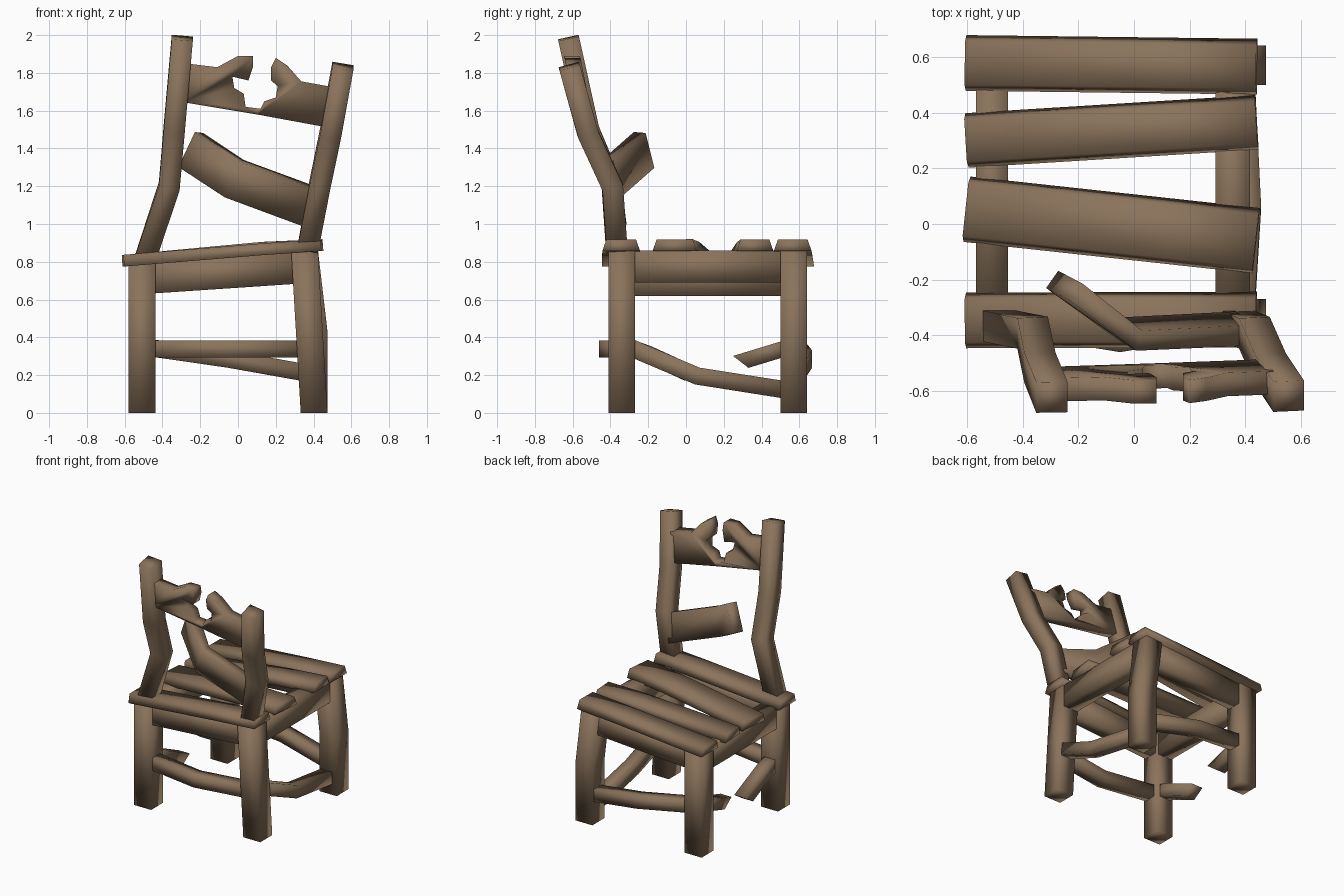
import bpy
from mathutils import Vector

if "Cube" in bpy.data.objects:
    bpy.data.objects.remove(bpy.data.objects["Cube"])

wood = bpy.data.materials.new("weathered brown wood")
wood.diffuse_color = (0.255, 0.172, 0.105, 1)
wood.use_nodes = True
wood.node_tree.nodes["Principled BSDF"].inputs["Base Color"].default_value = wood.diffuse_color


def make(name, verts, faces):
    me = bpy.data.meshes.new(name)
    me.from_pydata([tuple(v) for v in verts], [], faces)
    me.materials.append(wood)
    me.shade_smooth()
    ob = bpy.data.objects.new(name, me)
    bpy.context.collection.objects.link(ob)
    return ob


def beam(name, pts, w, h, side, up, perp=True, taper=0.0, cut=0.0):
    """Four-sided bar swept along pts; w, h = half sizes along side and up.
    taper narrows the +up face, cut slants the last end."""
    pts = [Vector(p) for p in pts]
    side, up = Vector(side), Vector(up)
    verts, n = [], len(pts)
    for i, p in enumerate(pts):
        t = (pts[min(i + 1, n - 1)] - pts[max(i - 1, 0)]).normalized()
        u, v = side.normalized(), up.normalized()
        if perp:
            u = (u - t * u.dot(t)).normalized()
            v2 = t.cross(u)
            v = v2 if v2.dot(v) > 0 else -v2
        for a, b in ((-1, -1), (1, -1), (1, 1), (-1, 1)):
            q = p + u * a * (w - (taper if b > 0 else 0)) + v * b * h
            if i == n - 1:
                q += t * cut * b
            verts.append(q)
    faces = [(0, 1, 2, 3), tuple(4 * n - 1 - k for k in range(4))]
    for i in range(n - 1):
        for k in range(4):
            a, b = 4 * i + k, 4 * i + (k + 1) % 4
            faces.append((a, a + 4, b + 4, b))
    ob = make(name, verts, faces)
    # consistent outward normals
    import bmesh
    bm = bmesh.new()
    bm.from_mesh(ob.data)
    bmesh.ops.recalc_face_normals(bm, faces=bm.faces)
    bm.to_mesh(ob.data)
    bm.free()
    return ob


X, Y, Z = (1, 0, 0), (0, 1, 0), (0, 0, 1)

# legs: left pair straight, right pair leaning in, one of them kinked
L = 0.071
for tag, y in (("front", -0.34), ("back", 0.57)):
    beam(tag + "_left_leg", [(-0.508, y, 0), (-0.508, y, 0.79)], L, L, X, Y, perp=False)
beam("front_right_leg", [(0.403, -0.34, 0), (0.352, -0.34, 0.865)], L, L, X, Y, perp=False)
beam("back_right_leg", [(0.403, 0.57, 0), (0.403, 0.57, 0.43), (0.352, 0.57, 0.865)],
     L, L, X, Y, perp=False)

# rails under the seat
for tag, y in (("front", -0.34), ("back", 0.57)):
    beam(tag + "_seat_rail", [(-0.5, y, 0.715), (0.35, y, 0.772)], 0.055, 0.086, Y, Z, perp=False)
beam("left_seat_rail", [(-0.51, -0.34, 0.705), (-0.51, 0.57, 0.705)], 0.058, 0.085, X, Z)
beam("right_seat_rail", [(0.355, -0.34, 0.775), (0.355, 0.57, 0.775)], 0.062, 0.085, X, Z)

# seat slats: (left y, right y, left half width, right half width, middle lift)
slats = [((-0.605, 0.578), (0.44, 0.565), 0.1, 0.0),
         ((-0.602, 0.300), (0.440, 0.365), 0.098, 0.006),
         ((-0.602, 0.053), (0.438, -0.060), 0.118, 0.008),
         ((-0.605, -0.346), (0.44, -0.343), 0.1, 0.0)]
for i, (a, b, w, lift) in enumerate(slats):
    mid = (a[0] * 0.3 + b[0] * 0.7, a[1] * 0.3 + b[1] * 0.7, 0.866 + lift)
    beam("seat_slat_%d" % (i + 1), [(a[0], a[1], 0.806), mid, (b[0], b[1], 0.888)],
         w, 0.031, Y, Z, taper=0.022)

# stretchers between the legs
S = 0.046
beam("front_stretcher", [(-0.5, -0.34, 0.338), (-0.05, -0.414, 0.338), (0.4, -0.34, 0.338)],
     S, S, Y, Z)
beam("back_stretcher", [(-0.5, 0.57, 0.35), (-0.05, 0.622, 0.285), (0.4, 0.57, 0.205)],
     S, S, Y, Z)
beam("right_stretcher", [(0.385, -0.34, 0.365), (0.41, 0.06, 0.195), (0.385, 0.57, 0.115)],
     S, S, X, Z)
beam("broken_left_stretcher_front", [(-0.508, -0.34, 0.36), (-0.508, -0.2, 0.31),
     (-0.508, 0.04, 0.2)], S, S, X, Z, cut=0.03)
beam("broken_left_stretcher_back", [(-0.508, 0.57, 0.355), (-0.508, 0.29, 0.27)],
     S, 0.042, X, Z, cut=0.03)

# bent backrest posts
P = 0.056
beam("left_back_post", [(-0.49, -0.365, 0.82), (-0.364, -0.39, 1.2), (-0.338, -0.515, 1.5),
     (-0.295, -0.622, 1.985)], P, P, X, Y)
beam("right_back_post", [(0.368, -0.365, 0.86), (0.432, -0.39, 1.2), (0.49, -0.52, 1.48),
     (0.555, -0.618, 1.835)], P, P, X, Y)

# broken middle back board, hanging from the right post
beam("broken_middle_board", [(0.4, -0.375, 1.085), (-0.02, -0.395, 1.24), (-0.25, -0.222, 1.392)],
     0.038, 0.105, (0, 1, 0.25), Z)

# top back board with a jagged break in its upper edge
outline = [(-0.29, 1.645), (0.1, 1.58), (0.48, 1.51), (0.5, 1.725), (0.335, 1.755), (0.26, 1.84),
           (0.2, 1.88), (0.175, 1.83), (0.175, 1.76), (0.21, 1.73), (0.2, 1.67), (0.14, 1.65),
           (0.12, 1.61), (0.04, 1.62), (0.03, 1.69), (-0.02, 1.72), (-0.03, 1.78),
           (0.055, 1.76), (0.08, 1.835), (0.08, 1.89), (0.0, 1.89), (-0.11, 1.83), (-0.29, 1.852)]
n = len(outline)
verts = [(x, -0.545 - 0.2 * (z - 1.6) + d, z) for d in (-0.042, 0.042) for x, z in outline]
faces = [tuple(range(n)), tuple(range(2 * n - 1, n - 1, -1))]
faces += [(k, k + n, (k + 1) % n + n, (k + 1) % n) for k in range(n)]
make("broken_top_board", verts, faces)
